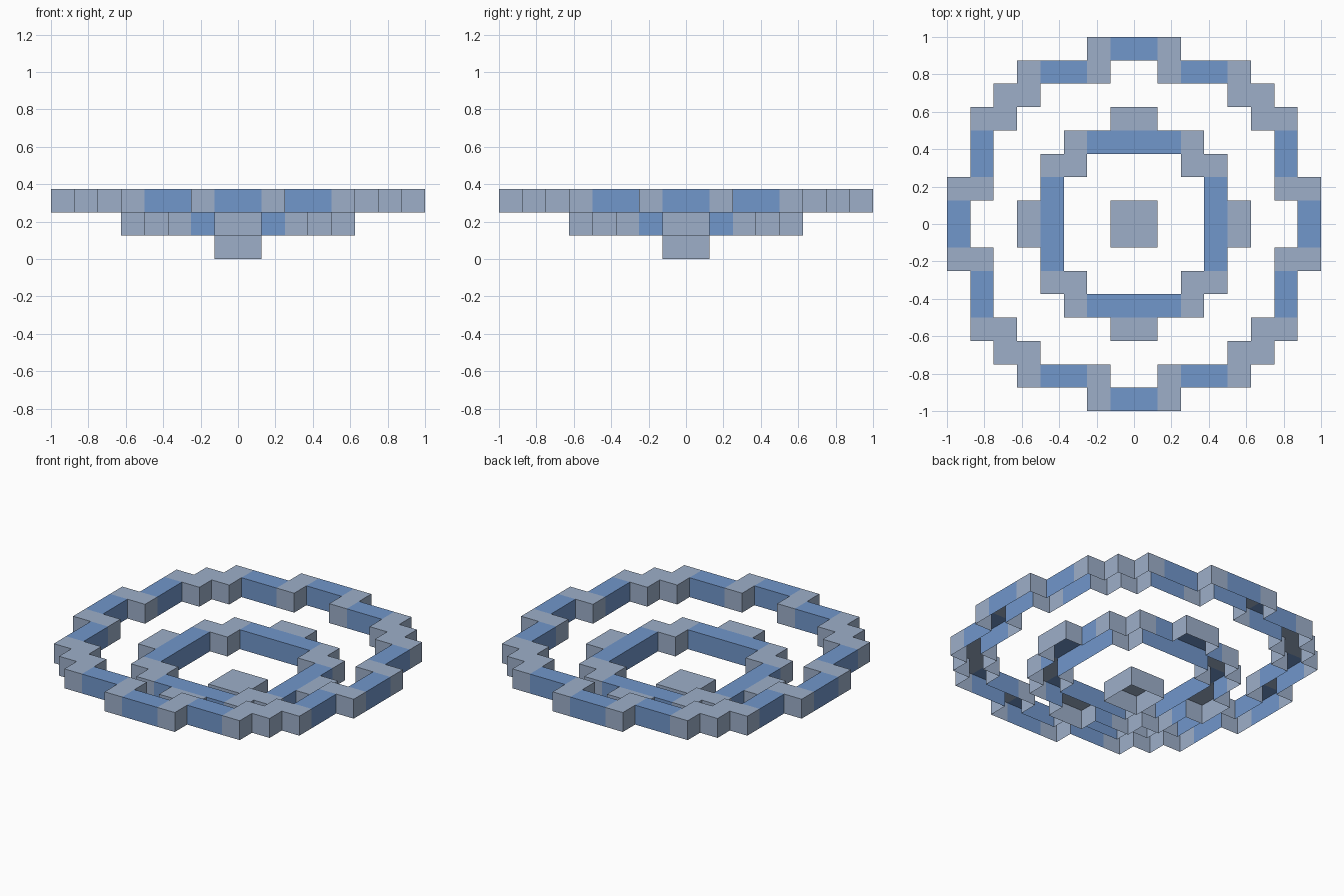
import bpy, bmesh

if "Cube" in bpy.data.objects:
    bpy.data.objects.remove(bpy.data.objects["Cube"])

U = 0.125  # block size


def material(name, rgb):
    m = bpy.data.materials.new(name)
    m.diffuse_color = (*rgb, 1)
    m.use_nodes = True
    m.node_tree.nodes["Principled BSDF"].inputs["Base Color"].default_value = m.diffuse_color
    return m


MATS = [material("pale grey blue", (0.337, 0.429, 0.584)),
        material("mid blue", (0.165, 0.308, 0.597))]


def shell(name, layer, grey, blue):
    """Open-bottomed block ring; (column, row) cells of one quadrant, mirrored to all four."""
    cells = {}
    for index, quadrant in enumerate((grey, blue)):
        for i, j in quadrant:
            for x in (i, -1 - i):
                for y in (j, -1 - j):
                    cells[x, y] = index
    bm = bmesh.new()
    verts = {}

    def face(corners, index):
        for c in corners:
            if c not in verts:
                verts[c] = bm.verts.new([k * U for k in c])
        bm.faces.new([verts[c] for c in corners]).material_index = index

    lo, hi = layer, layer + 1
    for (x, y), index in cells.items():
        ring = [(x, y), (x + 1, y), (x + 1, y + 1), (x, y + 1)]
        face([(a, b, hi) for a, b in ring], index)
        # side walls only where there is no neighbouring block
        for k, (dx, dy) in enumerate(((0, -1), (1, 0), (0, 1), (-1, 0))):
            if (x + dx, y + dy) not in cells:
                a, b = ring[k], ring[(k + 1) % 4]
                face([(*a, lo), (*b, lo), (*b, hi), (*a, hi)], index)
    mesh = bpy.data.meshes.new(name)
    bm.to_mesh(mesh)
    bm.free()
    for m in MATS:
        mesh.materials.append(m)
    bpy.context.collection.objects.link(bpy.data.objects.new(name, mesh))


# Centre block at the bottom
shell("centre_block", 0, [(0, 0)], [])
# Inner ring with four outer nubs
shell("inner_ring", 1,
      [(0, 4), (4, 0), (2, 3), (2, 2), (3, 2)],
      [(0, 3), (1, 3), (3, 0), (3, 1)])
# Wide outer ring on top
shell("outer_ring", 2,
      [(1, 7), (1, 6), (4, 6), (4, 5), (5, 5), (5, 4), (6, 4), (6, 1), (7, 1)],
      [(0, 7), (2, 6), (3, 6), (6, 3), (6, 2), (7, 0)])
